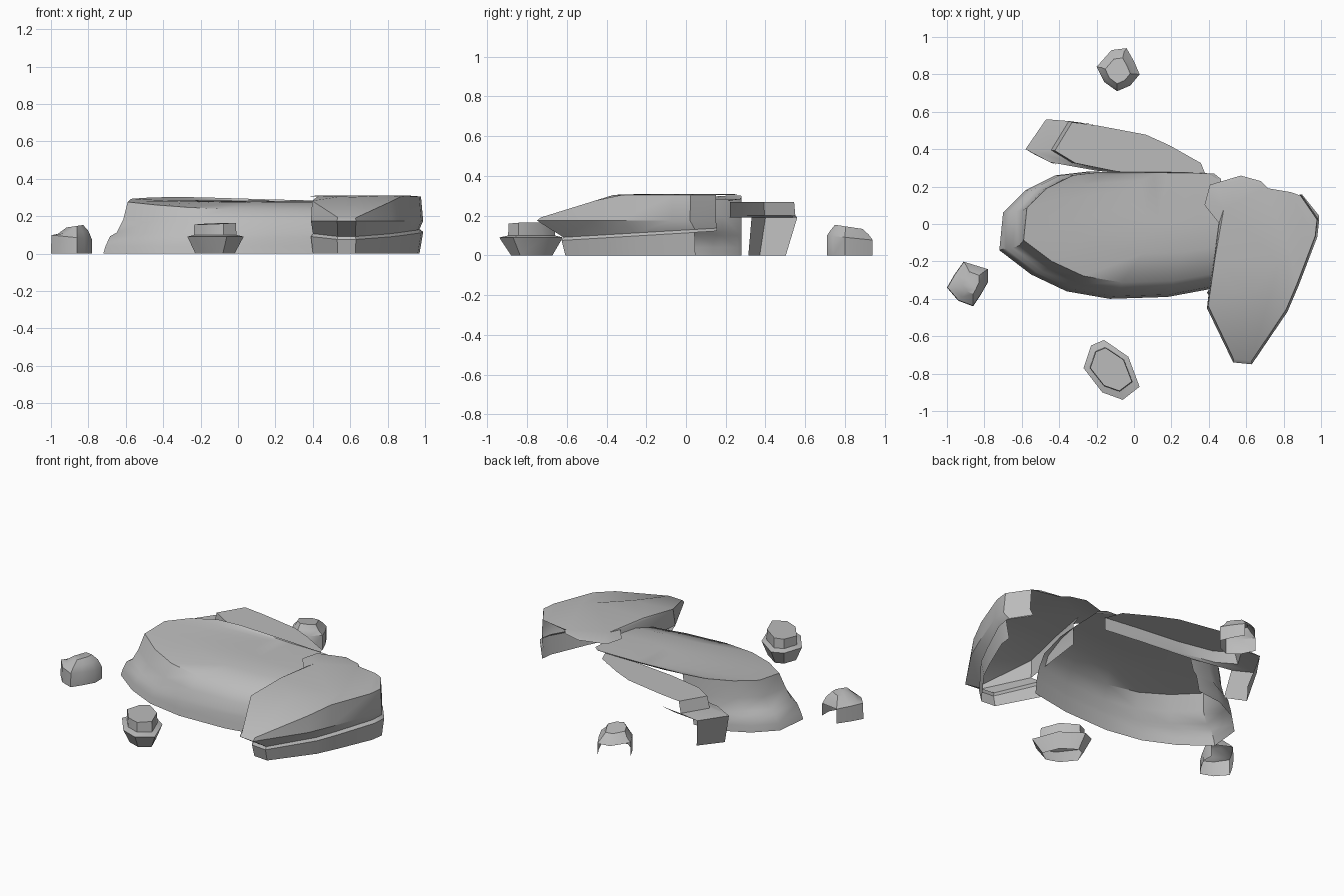
import bpy
import bmesh
import math

cube = bpy.data.objects.get("Cube")
if cube:
    bpy.data.objects.remove(cube, do_unlink=True)

stone = bpy.data.materials.new("grey stone")
stone.use_nodes = True
grey = (0.5, 0.5, 0.5, 1)
stone.diffuse_color = grey
stone.node_tree.nodes["Principled BSDF"].inputs["Base Color"].default_value = grey


def rock(name, outline, pivot, layers, is_open, ceiling=None, angle=35):
    """Loft a counter-clockwise outline through layers of
    (x scale, y scale, height, x tilt, y tilt), cap it and leave the base open."""
    bm = bmesh.new()
    px, py = pivot
    rings = []
    for sx, sy, height, tilt_x, tilt_y in layers:
        ring = []
        for x, y in outline:
            dx, dy = (x - px) * sx, (y - py) * sy
            z = height + tilt_x * dx + tilt_y * dy
            if ceiling:
                z = min(z, ceiling(px + dx, py + dy))
            ring.append(bm.verts.new((px + dx, py + dy, max(z, 0))))
        rings.append(ring)
    count = len(outline)
    walls = []
    for low, high in zip(rings, rings[1:]):
        for i in range(count):
            j = (i + 1) % count
            walls.append(bm.faces.new((low[i], low[j], high[j], high[i])))
    bm.faces.new(rings[-1])
    bm.normal_update()
    # hidden walls are left open
    gone = [f for f in walls if is_open(f.normal, f.calc_center_median())]
    bmesh.ops.delete(bm, geom=gone, context="FACES")
    bmesh.ops.triangulate(bm, faces=[f for f in bm.faces if len(f.verts) > 4])
    mesh = bpy.data.meshes.new(name)
    bm.to_mesh(mesh)
    bm.free()
    mesh.materials.append(stone)
    obj = bpy.data.objects.new(name, mesh)
    bpy.context.collection.objects.link(obj)
    bpy.ops.object.select_all(action="DESELECT")
    obj.select_set(True)
    bpy.context.view_layer.objects.active = obj
    bpy.ops.object.shade_smooth_by_angle(angle=math.radians(angle))


def low_back(n, c):
    return n.y > 0.6 and c.z < 0.08


def closed(n, c):
    return False


# Broad middle slab: rounded front, stepped left end, open behind and at right
rock("middle_slab",
     [(-.72, -.14), (-.55, -.27), (-.36, -.36), (-.13, -.4), (.18, -.39),
      (.45, -.34), (.47, .2), (.38, .27), (.1, .28), (-.25, .28),
      (-.42, .26), (-.58, .18), (-.7, .06)],
     (.46, .27),
     [(1, 1, 0, 0, 0), (.99, .99, .04, 0, 0), (.97, .98, .1, 0, .02),
      (.94, .97, .12, 0, .02), (.91, .94, .19, -.01, .05),
      (.89, .87, .28, -.03, .1), (.7, .64, .283, -.01, .03),
      (.4, .4, .282, 0, 0)],
     lambda n, c: n.x > 0.6 or (n.y > 0.6 and c.x > -0.25 and c.z < 0.27),
     angle=45)

# Large overhanging slab on the right, sloping down to a tip in front
rock("right_slab",
     [(.39, -.45), (.53, -.74), (.63, -.75), (.82, -.47), (.88, -.33),
      (.98, -.07), (.99, .02), (.9, .15), (.72, .19), (.68, .23),
      (.57, .26), (.4, .21), (.37, .1), (.45, 0)],
     (.6, .2),
     [(.95, .85, 0, 0, 0), (1, .87, .125, 0, .06), (.95, .86, .14, 0, .06),
      (1, 1, .175, 0, 0), (.97, .98, .305, 0, 0), (.8, .6, .31, 0, 0)],
     lambda n, c: c.z < 0.29 and (n.y > 0.6 or (n.x < -0.3 and c.y > -0.2)),
     ceiling=lambda x, y: .185 + .31 * (y + .75))

# Thin slab behind, with walls only at its left end
rock("back_slab",
     [(-.58, .4), (-.45, .33), (-.2, .285), (.15, .25), (.4, .22),
      (.35, .33), (.15, .43), (0, .49), (-.3, .54), (-.47, .56)],
     (.4, .24),
     [(.95, .82, 0, 0, 0), (1, 1, .19, 0, 0), (.86, .97, .2, 0, 0),
      (.84, .95, .27, 0, 0)],
     lambda n, c: (c.x > -0.3 and c.y + .3 * c.x > 0.33)
     or (c.z < 0.18 and n.x > -0.4))

# Loose boulders around the slabs
rock("front_boulder",
     [(-.27, -.77), (-.17, -.9), (-.06, -.94), (.03, -.87),
      (-.03, -.71), (-.16, -.62), (-.23, -.65)],
     (-.13, -.77),
     [(.7, .65, 0, 0, 0), (1, 1, .09, 0, 0), (.76, .74, .1, 0, 0),
      (.74, .72, .16, .05, .02)],
     closed)

rock("left_boulder",
     [(-1, -.34), (-.94, -.41), (-.86, -.44), (-.82, -.38), (-.78, -.31),
      (-.78, -.24), (-.91, -.2), (-.96, -.27)],
     (-.86, -.31),
     [(1, 1, 0, 0, 0), (.98, .98, .085, -.1, 0), (.75, .8, .115, .1, 0),
      (.4, .5, .148, .15, 0)],
     low_back)

rock("back_boulder",
     [(-.2, .84), (-.16, .76), (-.09, .71), (-.02, .74), (.03, .8),
      (0, .87), (-.04, .94), (-.12, .93)],
     (-.09, .81),
     [(1, 1, 0, 0, 0), (1, 1, .09, 0, -.1), (.75, .85, .115, 0, -.1),
      (.58, .6, .145, 0, -.15)],
     low_back)
